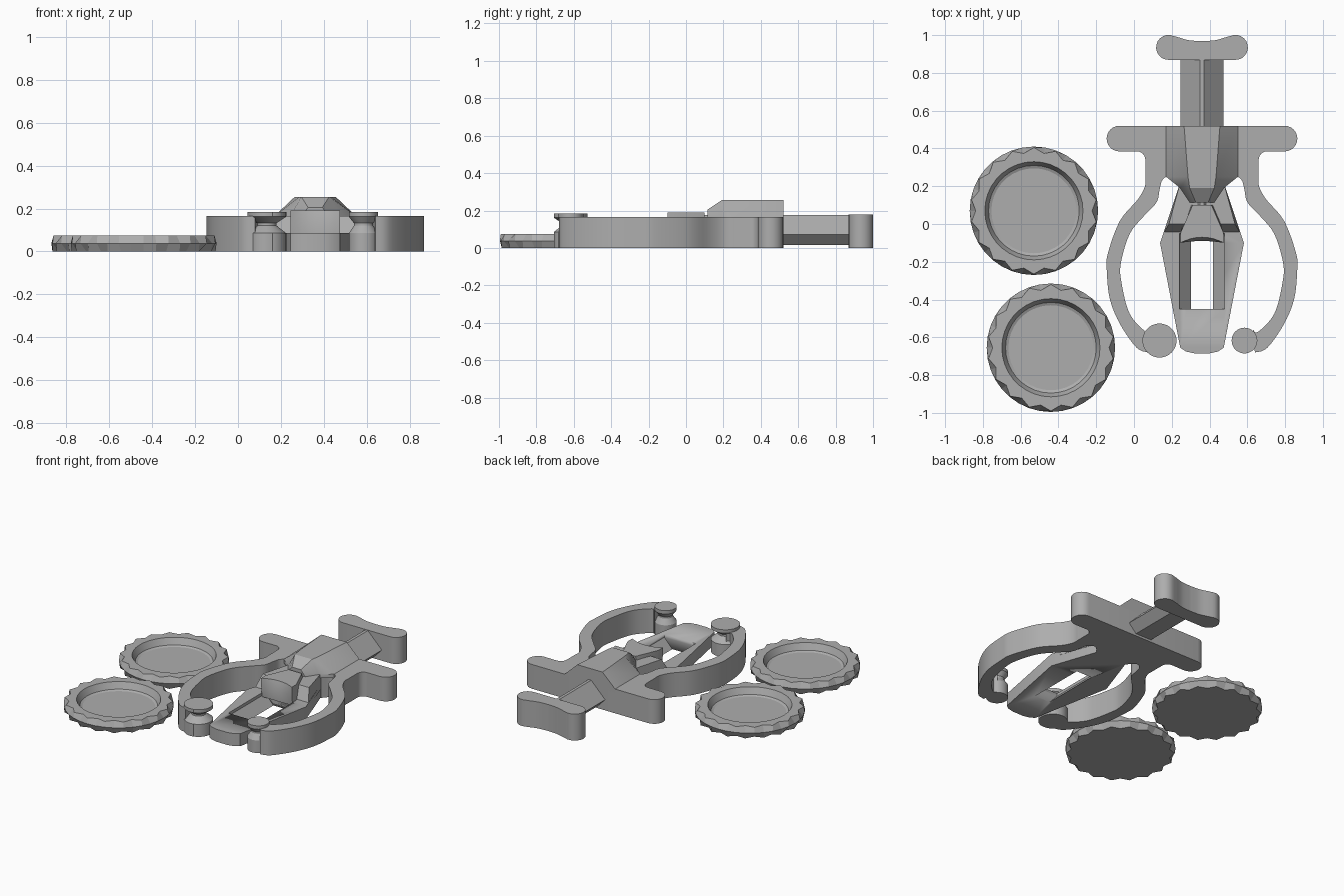
import bpy, bmesh
from math import cos, sin, pi, radians
from mathutils import Vector
from mathutils.geometry import interpolate_bezier

if "Cube" in bpy.data.objects:
    bpy.data.objects.remove(bpy.data.objects["Cube"], do_unlink=True)

grey = bpy.data.materials.new("plain grey")
grey.use_nodes = True
colour = (0.42, 0.42, 0.42, 1)
grey.diffuse_color = colour
grey.node_tree.nodes["Principled BSDF"].inputs["Base Color"].default_value = colour

CX = 0.36      # centre line of the tool
DECK = 0.165   # height of the frame
PLATE = 0.085  # height of the low front plate


def loft(name, rings, x=0.0, y=0.0, angle=30):
    """Skin a list of equal-length 3D rings and cap both ends."""
    bm = bmesh.new()
    rows = [[bm.verts.new(p) for p in ring] for ring in rings]
    n = len(rows[0])
    for a, b in zip(rows, rows[1:]):
        for i in range(n):
            j = (i + 1) % n
            bm.faces.new((a[i], a[j], b[j], b[i]))
    caps = [bm.faces.new(rows[0]), bm.faces.new(rows[-1])]
    bmesh.ops.recalc_face_normals(bm, faces=bm.faces)
    bmesh.ops.triangulate(bm, faces=caps)
    mesh = bpy.data.meshes.new(name)
    bm.to_mesh(mesh)
    bm.free()
    mesh.materials.append(grey)
    ob = bpy.data.objects.new(name, mesh)
    bpy.context.collection.objects.link(ob)
    ob.location = (x, y, 0)
    bpy.ops.object.select_all(action="DESELECT")
    ob.select_set(True)
    bpy.context.view_layer.objects.active = ob
    bpy.ops.object.shade_smooth_by_angle(angle=radians(angle))
    return ob


def mirrored(half):
    """Complete a half outline; centre points are kept once."""
    return half + [(-u, v) for u, v in reversed(half) if u > 0]


def flat(outline, z):
    return [(u, v, z) for u, v in outline]


def extrude(name, outline, z0, z1):
    return loft(name, [flat(outline, z0), flat(outline, z1)], CX)


def along_y(name, stations):
    """Skin cross-sections given as (y, half section)."""
    return loft(name, [[(u, y, z) for u, z in mirrored(half)] for y, half in stations], CX)


def arc(cx, cy, r, start, end, n=12):
    return [(cx + r * cos(radians(start + (end - start) * i / n)),
             cy + r * sin(radians(start + (end - start) * i / n))) for i in range(n + 1)]


def spline(pts, steps=5):
    """Smooth curve through the points."""
    p = [Vector(q) for q in pts]
    out = []
    for i in range(len(p) - 1):
        t0 = (p[i + 1] - p[max(i - 1, 0)]) / 6
        t1 = (p[min(i + 2, len(p) - 1)] - p[i]) / 6
        out += interpolate_bezier(p[i], p[i] + t0, p[i + 1] - t1, p[i + 1], steps + 1)[:-1]
    return [(q[0], q[1]) for q in out] + [tuple(pts[-1])]


def lathe(name, profile, x, y, n=40):
    rings = [[(r * cos(2 * pi * i / n), r * sin(2 * pi * i / n), z) for i in range(n)]
             for r, z in profile]
    return loft(name, rings, x, y)


# Frame: grip bar, yoke and the two curved arms
outer = [(.30, .25), (.302, .20), (.34, .13), (.435, .016), (.499, -.158), (.504, -.248),
         (.488, -.396), (.435, -.528), (.346, -.655), (.28, -.68)]
inner = [(.27, -.56), (.298, -.57), (.383, -.475), (.425, -.317), (.43, -.21),
         (.383, -.053), (.303, .047), (.24, .116), (.224, .185), (.208, .235), (.165, .255), (.12, .21)]
frame = ([(0, .52)] + arc(.437, .452, .068, 90, -90) + arc(.345, .34, .045, 90, 180, 6)
         + spline(outer) + spline(inner) + [(0, .2)])
extrude("frame", mirrored(frame), 0, DECK)

# Knobs on the arm ends, each with a V groove below its cap
for name, u, r, neck in (("right_knob", -.225, .09, .045), ("left_knob", .225, .068, .045)):
    lathe(name, [(r, 0), (r, .085), (neck, .12), (neck, .132), (r, .162), (r, .185)], CX + u, -.617)
extrude("right_knob_corner", [(-.26, -.695), (-.20, -.705), (-.145, -.65), (-.2, -.62)], 0, PLATE)
extrude("right_knob_cap_corner", [(-.26, -.695), (-.20, -.705), (-.145, -.65), (-.2, -.62)], .162, .185)

# Low pointed plate with a tapered slot
tip = [(.115, .21), (.222, -.1), (.115, -.655), (.085, -.675), (.04, -.685), (0, -.685)]
plate = extrude("front_plate", mirrored(tip), 0, PLATE)
slot_half = [(.058, -.02), (.058, 0), (.118, .065), (.118, .2)]
slot = along_y("slot_cutter", [(-.45, slot_half), (-.05, slot_half)])
slot.hide_render = True
slot.hide_set(True)
cut = plate.modifiers.new("slot", "BOOLEAN")
cut.operation = "DIFFERENCE"
cut.solver = "EXACT"
cut.object = slot

# Sloped shoulders that rise from the plate to the frame
low = mirrored([(.115, .22), (.207, -.055)])
high = mirrored([(.115, .22), (.175, 0)])
loft("shoulders", [flat(low, .06), flat(high, DECK)], CX)

# Raised housing over the slider, tapering to a nose
along_y("housing", [(y, [(base, .14), (base, DECK), (top, z)]) for y, base, top, z in (
    (.52, .19, .095, .255), (.25, .19, .074, .255),
    (.19, .115, .065, .255), (.115, .065, .033, .205))])

# Slider bar with a ridged top
bar = [(.06, .015), (.115, .072), (.01, .177)]
along_y("slider_bar", [(-.05, bar), (.9, bar)])

# Slider head with a hollow, backward-leaning front
def head_ring(front, back, z, hollow):
    curve = [(u, front + hollow * (1 - (u / .115) ** 2)) for u in (.115, .09, .06, .03, 0)]
    return flat(mirrored([(back, .1), (.115, -.05)] + curve), z)


loft("slider_head", [head_ring(-.09, .065, .06, 0), head_ring(-.1, .065, .13, .01),
                     head_ring(-.1, .05, .19, .03)], CX)

# Slider handle with round ends and a dished outer edge
handle = spline([(0, .968), (.07, .973), (.13, .99)]) + arc(.177, .935, .066, 115, -90) + [(0, .869)]
extrude("slider_handle", mirrored(handle), 0, .18)


# Round trays with a faceted, knurled rim
def tray(name, x, y, teeth=18):
    n = teeth * 2

    def ring(z, r_even, r_odd):
        return [((r_even if i % 2 == 0 else r_odd) * cos(2 * pi * i / n),
                 (r_even if i % 2 == 0 else r_odd) * sin(2 * pi * i / n), z) for i in range(n)]

    loft(name, [ring(0, .335, .308), ring(.038, .34, .34), ring(.075, .308, .335),
                ring(.075, .26, .26), ring(.032, .24, .24), ring(.025, .225, .225)],
         x, y, angle=11)


tray("back_tray", -.53, .07)
tray("front_tray", -.44, -.655)
